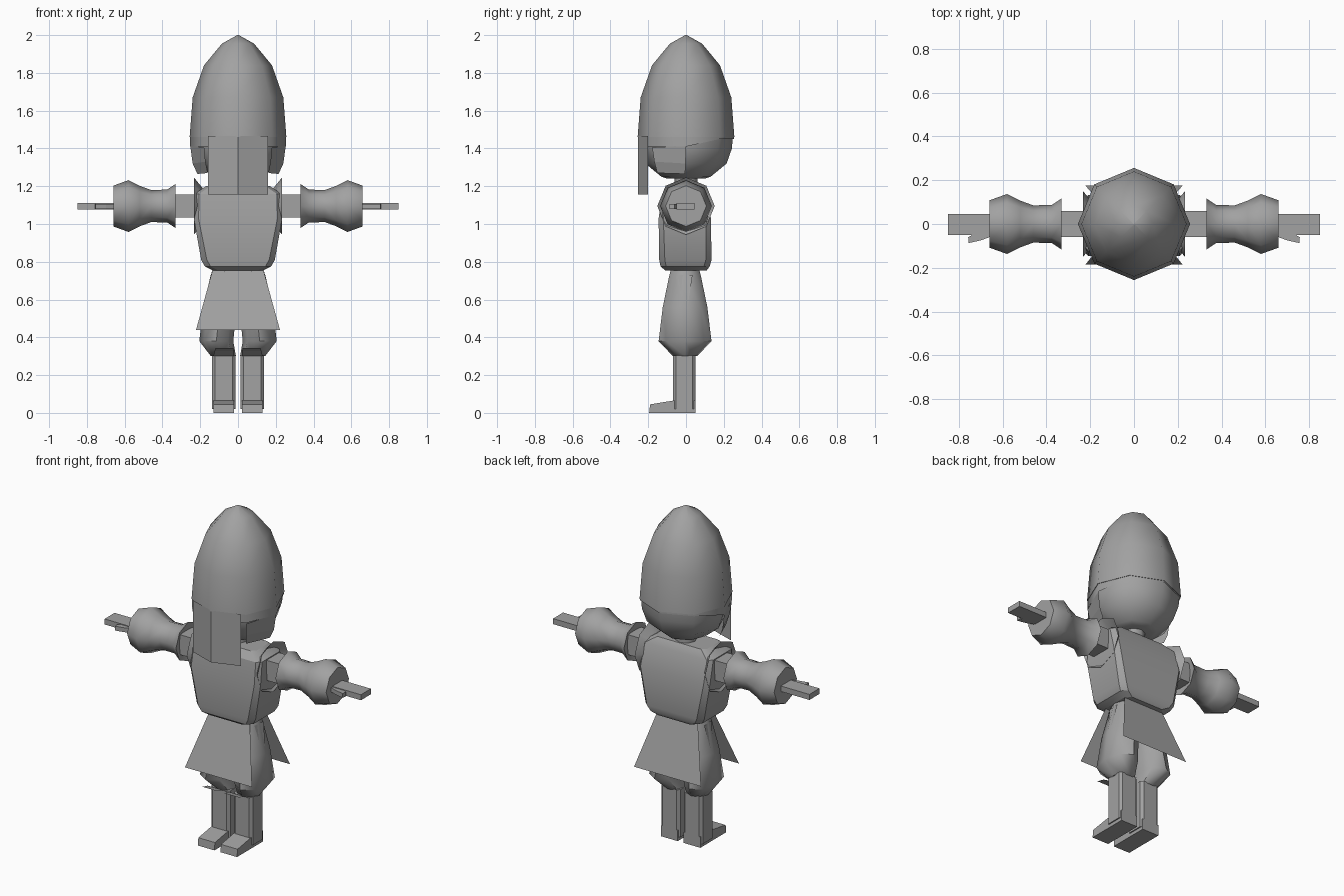
import bpy, bmesh, math

if "Cube" in bpy.data.objects:
    bpy.data.objects.remove(bpy.data.objects["Cube"])

grey = bpy.data.materials.new("plain_grey")
grey.diffuse_color = (0.36, 0.36, 0.36, 1)
grey.use_nodes = True
grey.node_tree.nodes["Principled BSDF"].inputs["Base Color"].default_value = grey.diffuse_color


def finish(name, bm, smooth=None):
    bmesh.ops.remove_doubles(bm, verts=bm.verts, dist=0.0005)
    bmesh.ops.recalc_face_normals(bm, faces=bm.faces)
    mesh = bpy.data.meshes.new(name)
    bm.to_mesh(mesh)
    bm.free()
    mesh.materials.append(grey)
    ob = bpy.data.objects.new(name, mesh)
    bpy.context.collection.objects.link(ob)
    if smooth:
        bpy.ops.object.select_all(action='DESELECT')
        ob.select_set(True)
        bpy.context.view_layer.objects.active = ob
        bpy.ops.object.shade_smooth_by_angle(angle=math.radians(smooth))
    return ob


def loft(name, rings, caps=True, closed=True, smooth=None):
    """Skin a list of equal-length point rings."""
    bm = bmesh.new()
    rows = [[bm.verts.new(p) for p in r] for r in rings]
    n = len(rows[0])
    for a, b in zip(rows, rows[1:]):
        for i in range(n if closed else n - 1):
            j = (i + 1) % n
            bm.faces.new((a[i], a[j], b[j], b[i]))
    if caps:
        bm.faces.new(rows[0][::-1])
        bm.faces.new(rows[-1])
    return finish(name, bm, smooth)


def ring_z(z, rx, ry, cx=0, cy=0, n=8):
    return [(cx + rx * math.cos(2 * math.pi * i / n),
             cy + ry * math.sin(2 * math.pi * i / n), z) for i in range(n)]


def ring_x(x, r, z=1.095, n=8):
    return [(x, r * math.cos(2 * math.pi * i / n),
             z + r * math.sin(2 * math.pi * i / n)) for i in range(n)]


def rect(z, x0, x1, y0, y1, c=0.0):
    """Horizontal rectangle with chamfered corners."""
    if c == 0:
        return [(x0, y0, z), (x1, y0, z), (x1, y1, z), (x0, y1, z)]
    return [(x0 + c, y0, z), (x1 - c, y0, z), (x1, y0 + c, z), (x1, y1 - c, z),
            (x1 - c, y1, z), (x0 + c, y1, z), (x0, y1 - c, z), (x0, y0 + c, z)]


def mirrored(rings, s):
    return [[(s * x, y, z) for x, y, z in r] for r in rings]


# Tall pointed cap
loft("cap", [ring_z(z, r, r) for z, r in
             ((1.46, .256), (1.67, .24), (1.84, .18), (1.955, .085), (2.0, .004))],
     smooth=55)

# Cap band, deeper at the front half
top = ring_z(1.465, .253, .253)
low = [(x, y, 1.41 if y < .01 else 1.45) for x, y, z in ring_z(0, .253, .253)]
loft("cap_band", [top, low], caps=False, smooth=55)

# Head and neck
loft("head", [ring_z(z, r, r) for z, r in
              ((1.46, .248), (1.40, .243), (1.32, .215), (1.25, .13), (1.24, .10))],
     smooth=55)
loft("neck", [ring_z(1.17, .06, .06), ring_z(1.26, .06, .06)], smooth=50)

# Hanging face veil, folded along the middle
plan = [(-.16, -.20), (0, -.255), (.16, -.20)]
loft("face_veil", [[(x, y, z) for x, y in plan] for z in (1.465, 1.155)],
     caps=False, closed=False)

# Torso
loft("torso", [rect(z, -hx, hx, y0, y1, c) for z, hx, y0, y1, c in
               ((.755, .135, -.11, .11, .03), (.775, .175, -.135, .125, .03),
                (.81, .195, -.142, .135, .03), (1.03, .234, -.145, .132, .025),
                (1.16, .23, -.125, .095, .025), (1.20, .17, -.09, .065, .025))],
     smooth=25)

# Flat skirt panels, front and back
for name, y0, y1 in (("front", -.08, -.185), ("back", .08, .175)):
    loft(name + "_skirt", [[(-.135, y0, .755), (.135, y0, .755)],
                           [(-.222, y1, .44), (.222, y1, .44)]],
         caps=False, closed=False)

for side, s in (("right", 1), ("left", -1)):
    def part(name, rings, **kw):
        loft(side + "_" + name, mirrored(rings, s), **kw)

    # Cheek guard
    part("cheek_guard", [[(.253, 0, 1.415), (.179, -.179, 1.405)],
                         [(.24, -.002, 1.32), (.172, -.168, 1.33)],
                         [(.215, -.005, 1.265), (.16, -.152, 1.27)]],
         caps=False, closed=False)

    # Flared shoulder, upper arm and puffed sleeve
    part("shoulder_flare", [ring_x(.175, .08), ring_x(.234, .152)], caps=False, smooth=50)
    part("upper_arm", [[(x, -.06, 1.035), (x, .06, 1.035), (x, .06, 1.155), (x, -.06, 1.155)]
                       for x in (.18, .36)])
    part("sleeve", [ring_x(x, r) for x, r in
                    ((.345, .07), (.33, .117), (.375, .087), (.46, .085), (.52, .107),
                     (.58, .137), (.66, .108))], smooth=50)

    # Hand and thumb
    part("hand", [[(x, -.05, 1.077), (x, .045, 1.077), (x, .045, 1.11), (x, -.05, 1.11)]
                  for x in (.64, .85)])
    thumb = [(.64, -.03), (.66, -.06), (.70, -.075), (.755, -.087), (.757, -.06), (.72, -.04)]
    part("thumb", [[(x, y, z) for x, y in thumb] for z in (1.08, 1.106)])

    # Baggy trouser leg with a pointed hip tab
    part("trouser_leg", [ring_z(z, rx, ry, cx, -.005) for z, cx, rx, ry in
                         ((.76, .068, .066, .075), (.72, .075, .072, .085),
                          (.56, .095, .088, .118), (.38, .115, .09, .14),
                          (.30, .077, .066, .064))], smooth=50)
    part("hip_tab", [[(.138, -.042, .73), (.145, .035, .73)],
                     [(.188, -.003, .50), (.188, -.002, .50)]],
         caps=False, closed=False)

    # Boot shaft, foot and turned-out knee flap
    part("boot_shaft", [rect(.02, .013, .137, -.068, .05, .015),
                        rect(.305, .013, .137, -.068, .05, .015)])
    foot = [(-.195, 0), (.05, 0), (.05, .065), (-.068, .065), (-.19, .045)]
    part("foot", [[(x, y, z) for y, z in foot] for x in (.02, .13)])
    part("knee_flap", [[(.02, -.068, .302), (.13, -.068, .302)],
                       [(.022, -.11, .328), (.124, -.11, .328)],
                       [(.024, -.165, .343), (.12, -.165, .343)]],
         caps=False, closed=False)
